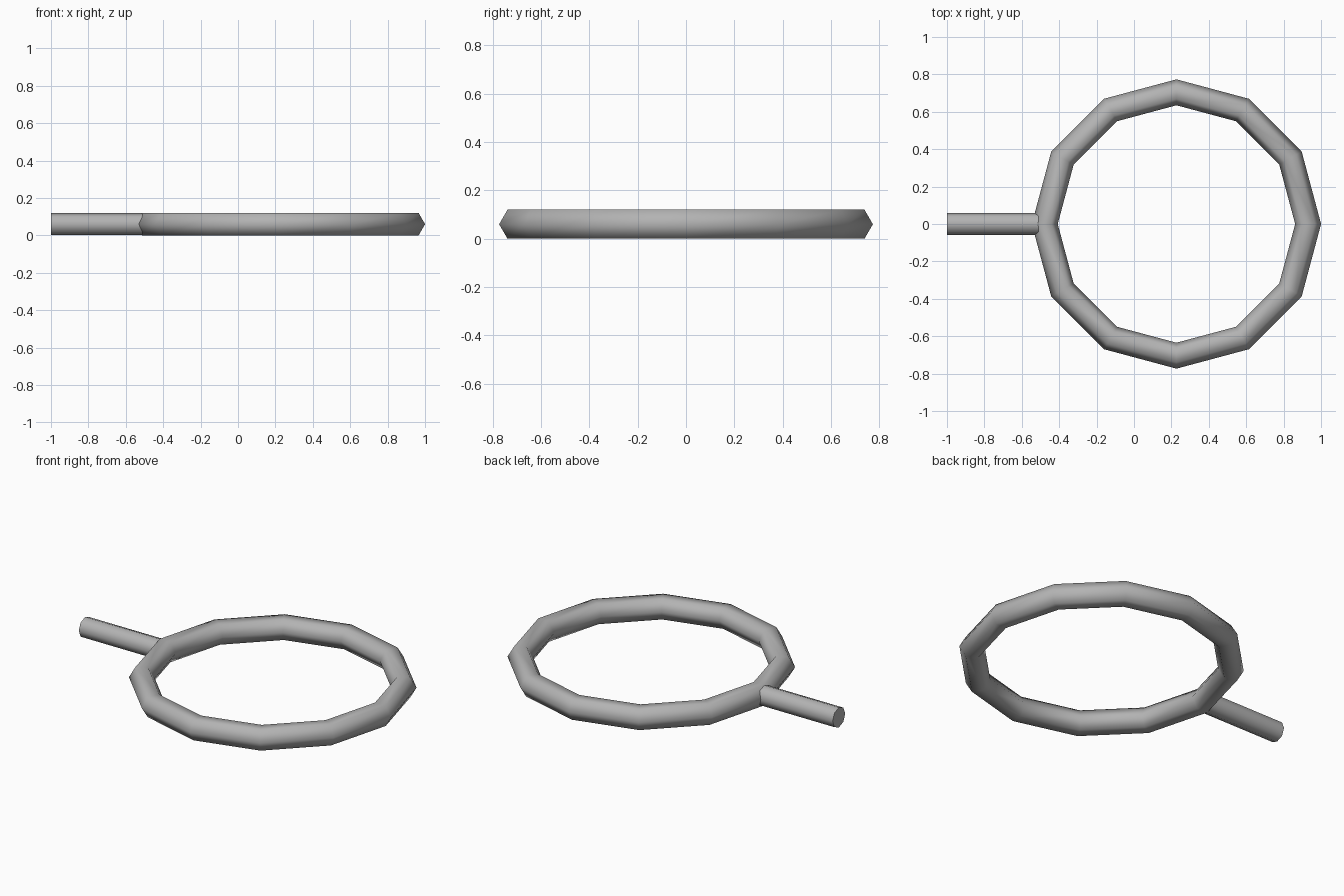
import bpy
from math import radians, sin

if "Cube" in bpy.data.objects:
    bpy.data.objects.remove(bpy.data.objects["Cube"])

TUBE = 0.0693                      # hexagonal tube radius
Z = TUBE * sin(radians(60))        # tube rests on the ground
RING_X, RING_R = 0.227, 0.704

grey = bpy.data.materials.new("dark_grey")
grey.diffuse_color = (0.45, 0.45, 0.45, 1)
grey.use_nodes = True
grey.node_tree.nodes["Principled BSDF"].inputs["Base Color"].default_value = grey.diffuse_color

# Twelve-segment hoop with a six-sided section
bpy.ops.mesh.primitive_torus_add(major_segments=12, minor_segments=6,
                                 major_radius=RING_R, minor_radius=TUBE,
                                 location=(RING_X, 0, Z))
hoop = bpy.context.object
hoop.name = "hoop"
hoop.data.materials.append(grey)
bpy.ops.object.shade_smooth()

# Straight handle running into the hoop's tube
x0, x1 = -1.0, RING_X - RING_R
bpy.ops.mesh.primitive_cylinder_add(vertices=8, radius=0.059, depth=x1 - x0,
                                    location=((x0 + x1) / 2, 0, Z),
                                    rotation=(0, radians(90), 0))
handle = bpy.context.object
handle.name = "handle"
handle.data.materials.append(grey)
bpy.ops.object.shade_smooth_by_angle(angle=radians(60))
